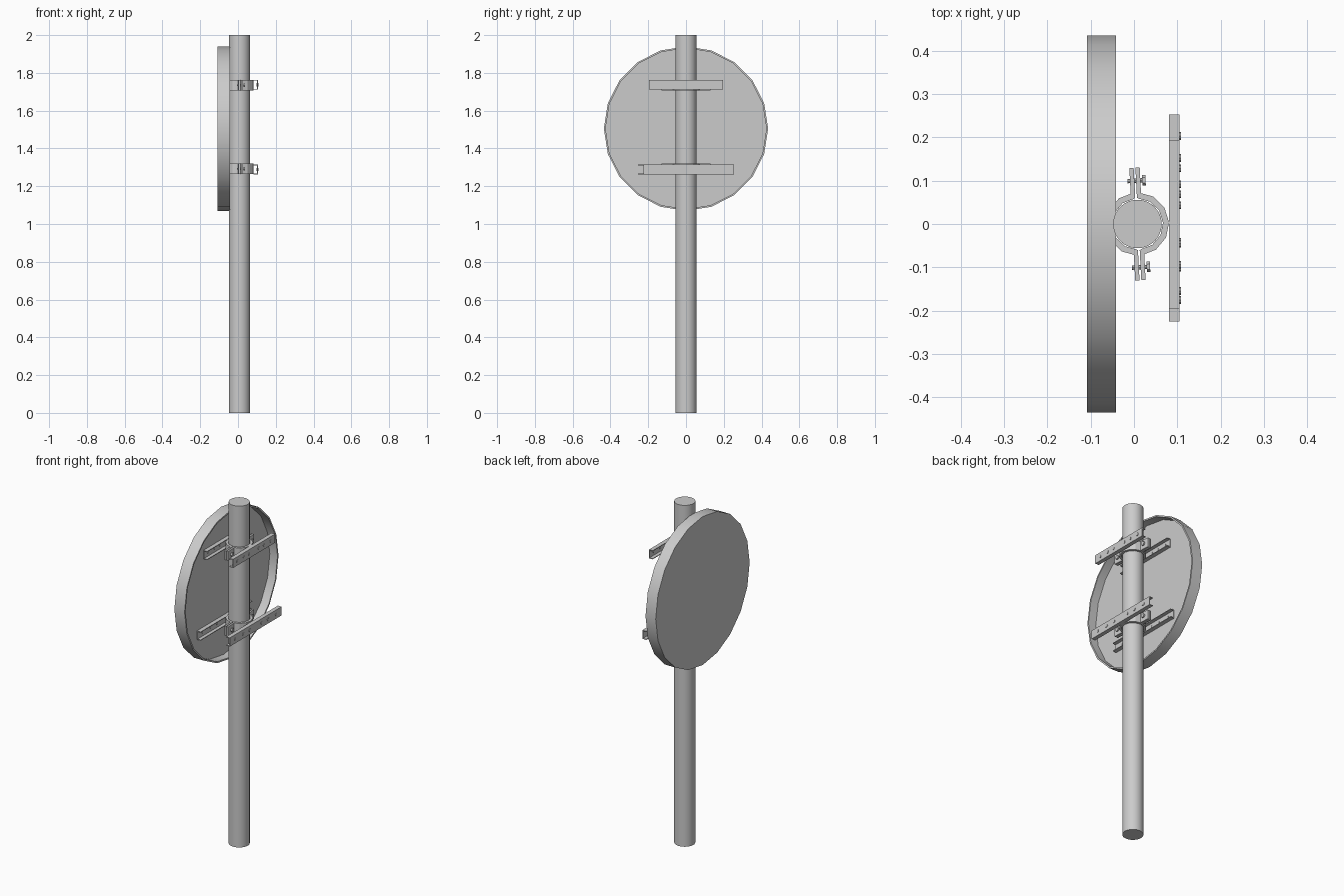
import bpy, bmesh, math
from mathutils import Matrix, Vector

if "Cube" in bpy.data.objects:
    bpy.data.objects.remove(bpy.data.objects["Cube"])

PX = 0.008          # pole centre in x
SIGN_Z = 1.505


def finish(name, bm, smooth=False):
    bmesh.ops.recalc_face_normals(bm, faces=bm.faces)
    me = bpy.data.meshes.new(name)
    bm.to_mesh(me)
    bm.free()
    ob = bpy.data.objects.new(name, me)
    bpy.context.collection.objects.link(ob)
    if smooth:
        bpy.ops.object.select_all(action='DESELECT')
        ob.select_set(True)
        bpy.context.view_layer.objects.active = ob
        bpy.ops.object.shade_smooth_by_angle(angle=math.radians(30))
    return ob


def cyl(bm, centre, r, depth, sides, axis='Z'):
    rot = Matrix.Rotation(math.pi / 2, 4, 'Y') if axis == 'X' else Matrix()
    bmesh.ops.create_cone(bm, cap_ends=True, segments=sides, radius1=r, radius2=r,
                          depth=depth, matrix=Matrix.Translation(centre) @ rot)


def box(bm, lo, hi):
    lo, hi = Vector(lo), Vector(hi)
    bmesh.ops.create_cube(bm, size=1, matrix=Matrix.Translation((lo + hi) / 2)
                          @ Matrix.Diagonal((*(hi - lo), 1)))


def extrude(bm, pts, vec):
    f = bm.faces.new([bm.verts.new(p) for p in pts])
    r = bmesh.ops.extrude_face_region(bm, geom=[f], use_keep_orig=True)
    bmesh.ops.translate(bm, vec=vec, verts=[v for v in r['geom'] if isinstance(v, bmesh.types.BMVert)])


# Pole
bm = bmesh.new()
cyl(bm, (PX, 0, 1), 0.056, 2, 40)
finish("pole", bm, True)

# Round sign: lathed tray section, open towards the pole
bm = bmesh.new()
N = 20
profile = [(-0.108, 0.435), (-0.042, 0.435), (-0.042, 0.426), (-0.092, 0.426)]
rings = [[bm.verts.new((x, r * math.cos(2 * math.pi * i / N), SIGN_Z + r * math.sin(2 * math.pi * i / N)))
          for i in range(N)] for x, r in profile]
for a, b in zip(rings, rings[1:]):
    for i in range(N):
        j = (i + 1) % N
        bm.faces.new((a[i], a[j], b[j], b[i]))
bm.faces.new(rings[0])
bm.faces.new(rings[-1])
finish("sign_panel", bm, True)


# C channel with its web away from the pole and a row of rivets
def channel(name, y0, y1, z0, side):
    bm = bmesh.new()
    h, t = 0.051, 0.004
    a, b = 0.073, 0.097          # distance from pole centre
    prof = [(a, 0), (b, 0), (b, h), (a, h), (a, h - t), (b - t, h - t), (b - t, t), (a, t)]
    extrude(bm, [(PX + side * d, y0, z0 + z) for d, z in prof], (0, y1 - y0, 0))
    mid = (y0 + y1) / 2
    for k in (-0.19, -0.115, -0.055, 0.055, 0.115, 0.19):
        y = mid + k * (y1 - y0) / 0.48
        cyl(bm, (PX + side * (b - 0.002), y, z0 + h / 2), 0.009, 0.010, 8, 'X')
    finish(name, bm)


# Two-part pole clamp with ears and bolts
def clamp(name, z0):
    h = 0.055
    bm = bmesh.new()
    for s in (1, -1):
        angs = [math.radians(4 + 172 * i / 6 - 90) for i in range(7)]
        outer = [(s * 0.073 * math.cos(a), 0.073 * math.sin(a)) for a in angs]
        inner = [(s * 0.059 * math.cos(a), 0.059 * math.sin(a)) for a in angs]
        for i in range(6):
            quad = [outer[i], outer[i + 1], inner[i + 1], inner[i]]
            extrude(bm, [(x, y, z0) for x, y in quad], (0, 0, h))
        # ears either side of the pole
        for e in (1, -1):
            xs, ys = sorted((s * 0.002, s * 0.012)), sorted((e * 0.06, e * 0.13))
            box(bm, (xs[0], ys[0], z0), (xs[1], ys[1], z0 + h))
    for e in (1, -1):
        cyl(bm, (0.002, e * 0.1, z0 + h / 2), 0.005, 0.04, 8, 'X')
        cyl(bm, (0.02, e * 0.1, z0 + h / 2), 0.012, 0.008, 6, 'X')
    bmesh.ops.rotate(bm, verts=bm.verts, cent=(0, 0, 0), matrix=Matrix.Rotation(math.radians(3), 3, 'Z'))
    bmesh.ops.translate(bm, verts=bm.verts, vec=(PX, 0, 0))
    finish(name, bm)


channel("upper_front_channel", -0.195, 0.193, 1.712, 1)
channel("upper_rear_channel", -0.193, 0.195, 1.712, -1)
channel("lower_front_channel", -0.225, 0.253, 1.263, 1)
channel("lower_rear_channel", -0.253, 0.225, 1.263, -1)
clamp("upper_clamp", 1.707)
clamp("lower_clamp", 1.265)
